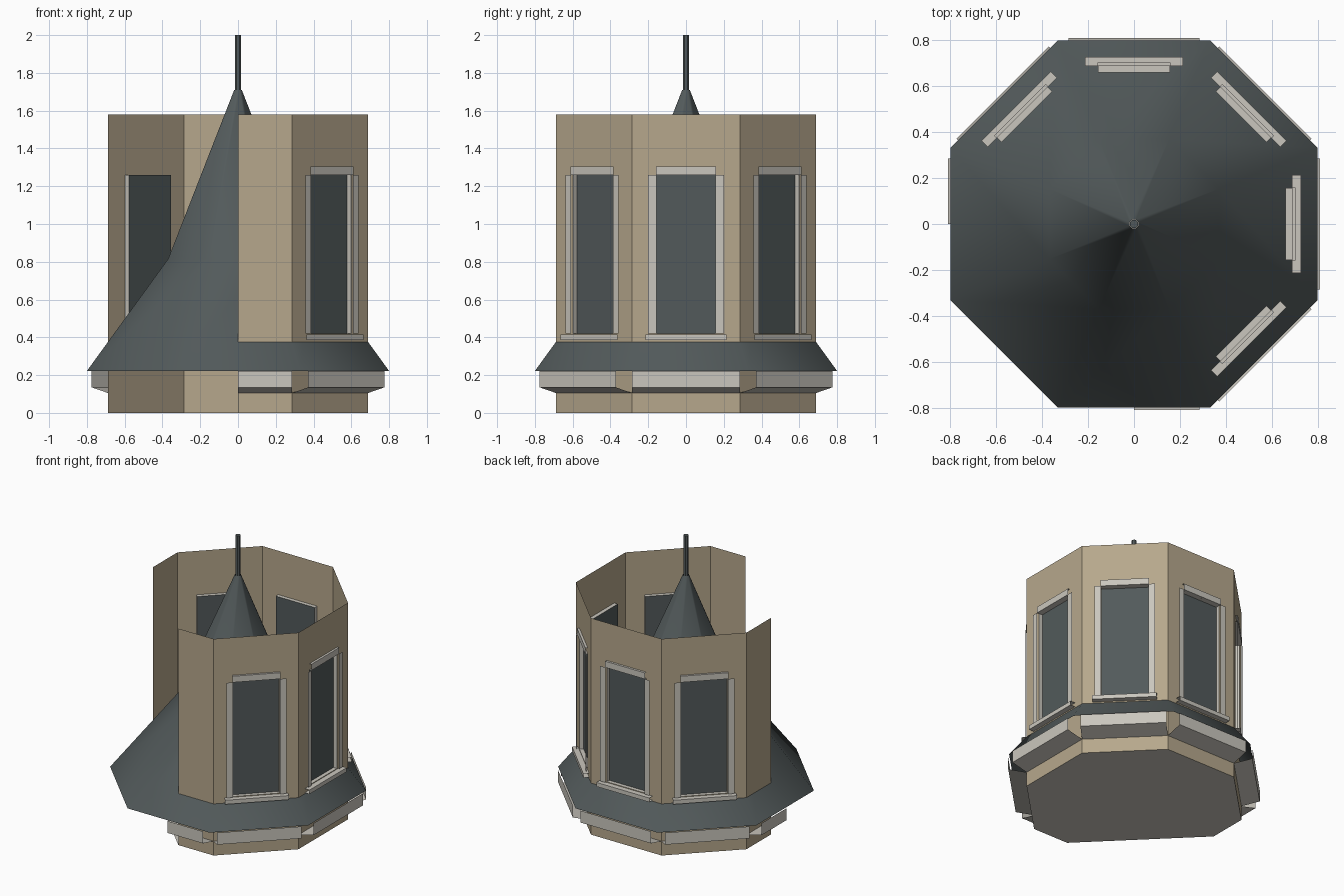
import bpy, math

if "Cube" in bpy.data.objects:
    bpy.data.objects.remove(bpy.data.objects["Cube"])


def mat(name, rgb):
    m = bpy.data.materials.new(name)
    m.diffuse_color = (*rgb, 1)
    m.use_nodes = True
    m.node_tree.nodes["Principled BSDF"].inputs["Base Color"].default_value = m.diffuse_color
    return m


TAN = mat("tan_wall", (0.47, 0.39, 0.265))
TRIM = mat("pale_trim", (0.59, 0.565, 0.51))
SLATE = mat("dark_slate", (0.085, 0.102, 0.104))

A = 0.688                                # wall apothem
H = A * math.tan(math.pi / 8)            # half width of one wall
TOP = 1.58
W, Z0, Z1, BACK = 0.157, 0.42, 1.26, 0.66  # window opening and recess depth
FULL = [-45, 0, 45, 90, 135]             # walls with windows
# one entry per wall: angle, start and end along the wall
SIDES = [(-90, 0, H)] + [(a, -H, H) for a in FULL] + [(180, -H, 0)]


def pt(a, d, t, z):
    """Point at distance d out and t along the wall facing angle a."""
    a = math.radians(a)
    return (d * math.cos(a) - t * math.sin(a), d * math.sin(a) + t * math.cos(a), z)


def build(name, polys, material, smooth=False):
    verts, faces, index = [], [], {}
    for poly in polys:
        f = []
        for p in poly:
            k = tuple(round(c, 5) for c in p)
            if k not in index:
                index[k] = len(verts)
                verts.append(k)
            f.append(index[k])
        faces.append(f)
    me = bpy.data.meshes.new(name)
    me.from_pydata(verts, [], faces)
    me.materials.append(material)
    for p in me.polygons:
        p.use_smooth = smooth
    ob = bpy.data.objects.new(name, me)
    bpy.context.collection.objects.link(ob)
    return ob


def panel(a, d, t0, t1, z0, z1):
    return [pt(a, d, t0, z0), pt(a, d, t1, z0), pt(a, d, t1, z1), pt(a, d, t0, z1)]


def strip(a, t0, t1, profile):
    """Open-ended moulding from a (distance, height) profile going upward."""
    return [[pt(a, d0, t0, z0), pt(a, d0, t1, z0), pt(a, d1, t1, z1), pt(a, d1, t0, z1)]
            for (d0, z0), (d1, z1) in zip(profile, profile[1:])]


# thin walls, open at the front left quarter
walls = []
for a, t0, t1 in SIDES:
    if a in FULL:
        ts, zs = [t0, -W, W, t1], [0, Z0, Z1, TOP]
        walls += [panel(a, A, ts[i], ts[i + 1], zs[j], zs[j + 1])
                  for i in range(3) for j in range(3) if (i, j) != (1, 1)]
    else:
        walls.append(panel(a, A, t0, t1, 0, TOP))
build("walls", walls, TAN)

# floor with a straight cut across the open quarter
floor = [pt(-90, A, 0, 0)] + [pt(a, A, -H, 0) for a in FULL] + [pt(180, A, -H, 0), pt(180, A, 0, 0)]
build("floor", [floor[::-1]], TRIM)

# moulding band under the eaves
band = [(A, 0.105), (0.81, 0.135), (0.81, 0.222)]
build("eaves_band", [q for a, t0, t1 in SIDES for q in strip(a, t0, t1, band)], TRIM)

# recessed windows with their surrounds
glass, reveals, jambs, lintels, sills = [], [], [], [], []
for a in FULL:
    glass.append(panel(a, BACK, -W, W, Z0, Z1))
    front, back = panel(a, A, -W, W, Z0, Z1), panel(a, BACK, -W, W, Z0, Z1)
    for i in range(4):
        j = (i + 1) % 4
        reveals.append([front[i], front[j], back[j], back[i]])
    for t0, t1 in ((-0.2, -W), (W, 0.2)):
        jambs.append(panel(a, 0.704, t0, t1, Z0, Z1))
    lintels += strip(a, -0.16, 0.16, [(A, Z1), (0.704, Z1), (0.704, 1.305), (A, 1.305)])
    sills += strip(a, -0.214, 0.214, [(A, 0.385), (0.727, 0.385), (0.727, 0.415), (A, 0.415)])
build("window_glass", glass, SLATE)
build("window_reveals", reveals, TRIM)
build("window_jambs", jambs, TRIM)
build("window_lintels", lintels, TRIM)
build("window_sills", sills, TRIM)


# eight-sided flared roof and the spike on top
def lathe(profile):
    out = []
    k = math.tan(math.pi / 8)
    for i in range(8):
        for (r0, z0), (r1, z1) in zip(profile, profile[1:]):
            a = i * 45
            out.append([pt(a, r0, -r0 * k, z0), pt(a, r0, r0 * k, z0),
                        pt(a, r1, r1 * k, z1), pt(a, r1, -r1 * k, z1)])
    return out


build("roof", lathe([(0.8, 0.222), (0.37, 0.815), (0.02, 1.71)]), SLATE, True)
spike = lathe([(0.017, 1.70), (0.017, 2.0)])
spike.append([pt(i * 45, 0.017, -0.017 * math.tan(math.pi / 8), 2.0) for i in range(8)])
build("spike", spike, SLATE)
